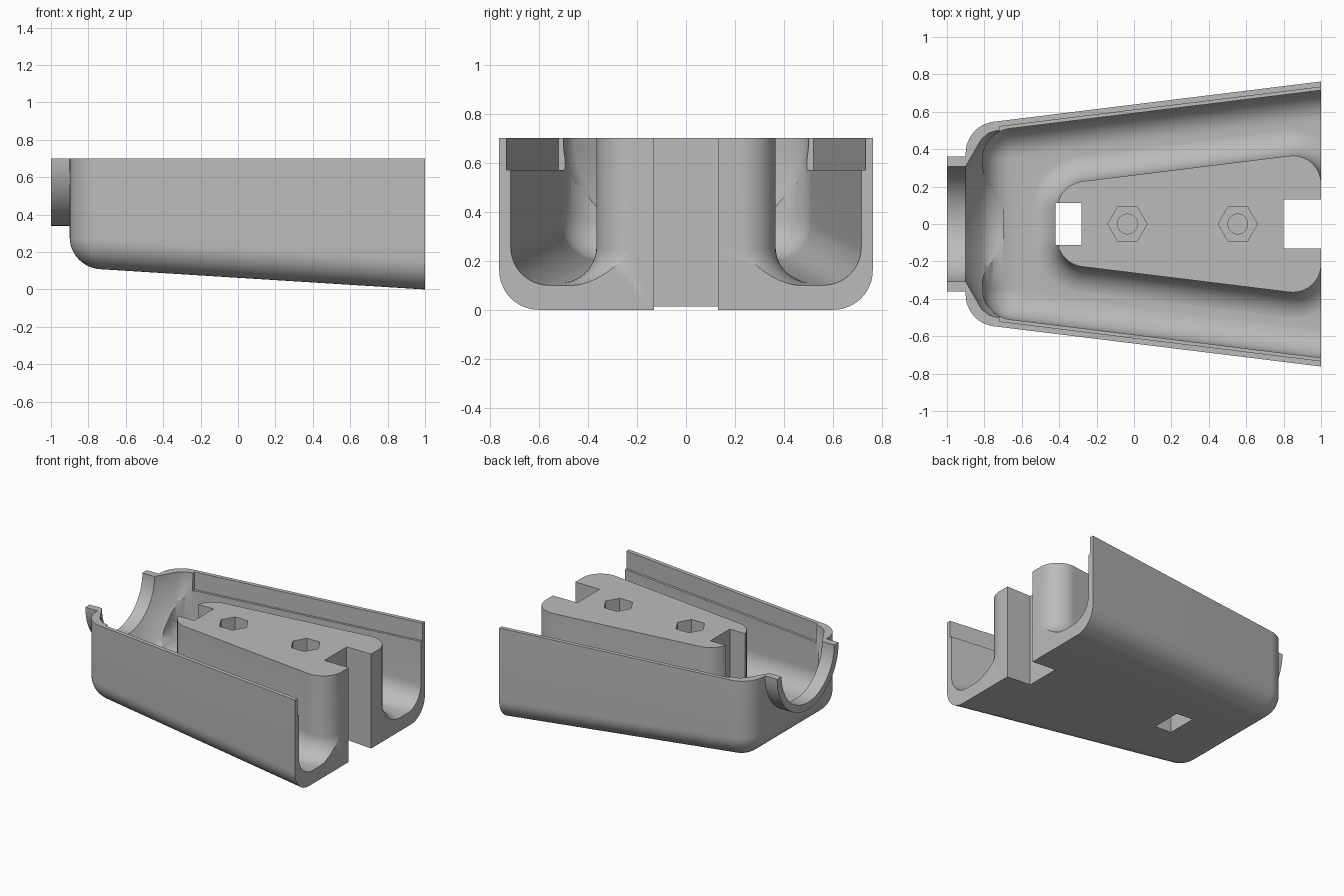
import bpy, bmesh, math
from mathutils import Vector, Matrix

if "Cube" in bpy.data.objects:
    bpy.data.objects.remove(bpy.data.objects["Cube"])

TOP = 0.7
TALL = 0.76       # parts are built over-tall, then trimmed to TOP
SLOPE = 0.0625    # rise of the underside towards the narrow end
TAPER = 0.123     # widening of the plan towards the open end


def make_object(name, bm):
    bmesh.ops.recalc_face_normals(bm, faces=bm.faces)
    mesh = bpy.data.meshes.new(name)
    bm.to_mesh(mesh)
    bm.free()
    obj = bpy.data.objects.new(name, mesh)
    bpy.context.collection.objects.link(obj)
    return obj


def plan(x0, x1, half_at_1, radius, steps=12):
    """Rounded trapezoid: list of (point, outward normal)."""
    half = lambda x: half_at_1 + (x - 1) * TAPER
    pts = [Vector(p) for p in ((x0, -half(x0)), (x1, -half(x1)),
                               (x1, half(x1)), (x0, half(x0)))]
    out = []
    for i, p in enumerate(pts):
        a = (pts[i - 1] - p).normalized()
        b = (pts[(i + 1) % 4] - p).normalized()
        half_angle = a.angle(b) / 2
        centre = p + (a + b).normalized() * radius / math.sin(half_angle)
        start = math.atan2(-a.x, a.y) + math.pi
        sweep = math.pi - 2 * half_angle
        for k in range(steps + 1):
            t = start + sweep * k / steps
            n = Vector((math.cos(t), math.sin(t)))
            out.append((centre + n * radius, n))
    return out


def tub(name, outline, floor, r, side, skirt=0.0, steps=12):
    """Vertical walls running into the floor by a fillet; side -1 = inward."""
    bm = bmesh.new()
    rings = [[bm.verts.new((p.x, p.y, TALL)) for p, n in outline]]
    levels = [(r * (1 - math.cos(a)), r * (1 - math.sin(a)))
              for a in (math.pi / 2 * k / steps for k in range(steps + 1))]
    if skirt:
        levels.append((r, -skirt))
    for d, h in levels:
        ring = []
        for p, n in outline:
            q = p + n * d * side
            ring.append(bm.verts.new((q.x, q.y, floor + (1 - q.x) * SLOPE + h)))
        rings.append(ring)
    for upper, lower in zip(rings, rings[1:]):
        for i in range(len(upper)):
            bm.faces.new((upper[i - 1], upper[i], lower[i], lower[i - 1]))
    bm.faces.new(rings[0])
    bm.faces.new(rings[-1])
    return make_object(name, bm)


def lathe(name, profile, steps=96):
    """Turned solid about the x axis at rim height, from (x, radius) points."""
    bm = bmesh.new()
    rings = []
    for x, r in profile:
        rings.append([bm.verts.new((x, r * math.cos(t), TOP + r * math.sin(t)))
                      for t in (math.tau * k / steps for k in range(steps))])
    for a, b in zip(rings, rings[1:]):
        for i in range(steps):
            bm.faces.new((a[i - 1], a[i], b[i], b[i - 1]))
    bm.faces.new(rings[0])
    bm.faces.new(rings[-1])
    return make_object(name, bm)


def box(name, x0, x1, half, z0, z1):
    bm = bmesh.new()
    bmesh.ops.create_cube(bm, size=1, matrix=Matrix.Translation(
        ((x0 + x1) / 2, 0, (z0 + z1) / 2)) @ Matrix.Diagonal((x1 - x0, 2 * half, z1 - z0, 1)))
    return make_object(name, bm)


def bore(name, x, radius, sides, depth):
    bm = bmesh.new()
    bmesh.ops.create_cone(bm, cap_ends=True, segments=sides, radius1=radius, radius2=radius,
                          depth=2 * depth, matrix=Matrix.Translation((x, 0, TOP))
                          @ Matrix.Rotation(math.pi / 2, 4, 'Z'))
    return make_object(name, bm)


def combine(target, tool, operation='DIFFERENCE'):
    mod = target.modifiers.new(tool.name, 'BOOLEAN')
    mod.operation = operation
    mod.solver = 'EXACT'
    mod.object = tool
    bpy.context.view_layer.objects.active = target
    bpy.ops.object.modifier_apply(modifier=mod.name)
    bpy.data.objects.remove(tool)


# Outer shell and neck collar
shell = tub("housing_shell", plan(-0.9, 1.4, 0.762, 0.17), 0.0, 0.16, -1)
combine(shell, lathe("collar", [(-1, 0.36), (-0.85, 0.36)]), 'UNION')

# Hollow interior, flared neck opening
combine(shell, tub("cavity", plan(-0.81, 1.6, 0.715, 0.165), 0.1, 0.155, -1))
combine(shell, lathe("neck_opening", [(-1.1, 0.308), (-0.9, 0.308), (-0.815, 0.455),
                                      (-0.775, 0.487), (-0.73, 0.5), (-0.7, 0.502)]))

# Lip recess along the rim of both side walls
bm = bmesh.new()
ends = [(x, s * (0.732 + (x - 1) * TAPER)) for x, s in
        ((-0.72, -1), (1.5, -1), (1.5, 1), (-0.72, 1))]
base = bm.faces.new([bm.verts.new((x, y, 0.57)) for x, y in ends])
grown = bmesh.ops.extrude_face_region(bm, geom=[base])["geom"]
bmesh.ops.translate(bm, vec=(0, 0, 0.3),
                    verts=[v for v in grown if isinstance(v, bmesh.types.BMVert)])
combine(shell, make_object("lip_recess", bm))

# Central post with a flared foot
combine(shell, tub("post", plan(-0.41, 1.0, 0.385, 0.15), 0.099, 0.15, 1, skirt=0.03), 'UNION')

# Trim the rim and the open end flat
combine(shell, box("trim", -1.2, 1.0, 2, -1, TOP), 'INTERSECT')

# Through slots at both ends of the post
combine(shell, box("rear_slot", -0.42, -0.28, 0.113, -1, 1))
combine(shell, box("front_slot", 0.8, 1.2, 0.131, -1, 1))

# Hexagonal nut pockets with round blind holes
for x in (-0.035, 0.555):
    combine(shell, bore("nut_pocket", x, 0.105, 6, 0.12))
    combine(shell, bore("screw_hole", x, 0.053, 32, 0.4))

# Plain grey material
grey = bpy.data.materials.new("plain_grey")
grey.use_nodes = True
colour = (0.5, 0.5, 0.5, 1)
grey.diffuse_color = colour
grey.node_tree.nodes["Principled BSDF"].inputs["Base Color"].default_value = colour
shell.data.materials.clear()
shell.data.materials.append(grey)

bpy.ops.object.select_all(action='DESELECT')
shell.select_set(True)
bpy.context.view_layer.objects.active = shell
bpy.ops.object.shade_smooth_by_angle(angle=math.radians(30))
